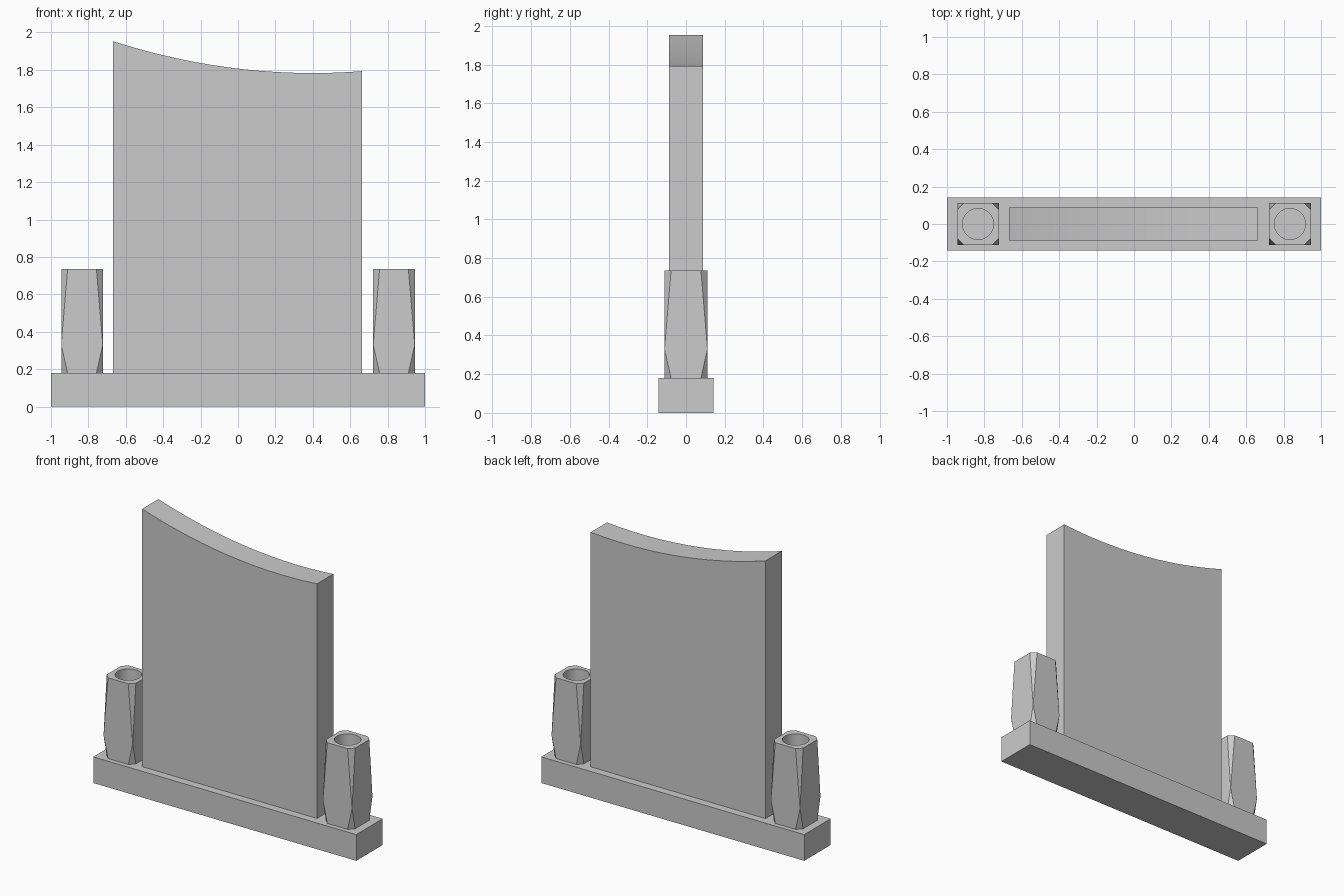
import bpy, bmesh, math

if "Cube" in bpy.data.objects:
    bpy.data.objects.remove(bpy.data.objects["Cube"])


def make_object(name, bm):
    bmesh.ops.recalc_face_normals(bm, faces=bm.faces[:])
    mesh = bpy.data.meshes.new(name)
    bm.to_mesh(mesh)
    bm.free()
    obj = bpy.data.objects.new(name, mesh)
    bpy.context.collection.objects.link(obj)
    return obj


def extrude_profile(name, points, depth):
    """Extrude an XZ outline symmetrically along Y."""
    bm = bmesh.new()
    front = [bm.verts.new((x, -depth, z)) for x, z in points]
    back = [bm.verts.new((x, depth, z)) for x, z in points]
    bm.faces.new(front)
    bm.faces.new(back[::-1])
    n = len(points)
    for i in range(n):
        j = (i + 1) % n
        bm.faces.new((front[i], back[i], back[j], front[j]))
    return make_object(name, bm)


def smooth(obj):
    bpy.ops.object.select_all(action='DESELECT')
    obj.select_set(True)
    bpy.context.view_layer.objects.active = obj
    bpy.ops.object.shade_smooth_by_angle(angle=math.radians(30))


BASE_Z = 0.18

# Base plinth
extrude_profile("base", [(-1, 0), (1, 0), (1, BASE_Z), (-1, BASE_Z)], 0.143)

# Upright slab with a sweeping curved top
left, right, steps = -0.667, 0.663, 32
xs = [right + (left - right) * i / steps for i in range(steps + 1)]
top = [(x, 1.783 + 0.149 * (x - 0.4) ** 2) for x in xs]
slab = extrude_profile("upright_slab", [(left, BASE_Z), (right, BASE_Z)] + top, 0.088)
smooth(slab)

# Vase: square block whose corners are cut to points at a low waist
HALF, CUT, TOP, WAIST = 0.111, 0.034, 0.735, 0.33
inner = HALF - CUT
bm = bmesh.new()
corners = []
for sx, sy in ((1, 1), (-1, 1), (-1, -1), (1, -1)):
    pair = [(HALF * sx, inner * sy), (inner * sx, HALF * sy)]
    if sx != sy:
        pair.reverse()
    low = [bm.verts.new((x, y, BASE_Z)) for x, y in pair]
    high = [bm.verts.new((x, y, TOP)) for x, y in pair]
    mid = bm.verts.new((HALF * sx, HALF * sy, WAIST))
    bm.faces.new((low[0], low[1], mid))
    bm.faces.new((high[0], high[1], mid))
    corners.append((low, mid, high))
for i in range(4):
    (la, ma, ha), (lb, mb, hb) = corners[i], corners[(i + 1) % 4]
    bm.faces.new((la[1], lb[0], mb, hb[0], ha[1], ma))
bm.faces.new([v for low, _, _ in corners for v in low])
bm.faces.new([v for _, _, high in corners for v in high])
vase = make_object("vase_right", bm)

# Round bore in the vase
bpy.ops.mesh.primitive_cylinder_add(vertices=48, radius=0.083, depth=0.6,
                                    location=(0, 0, 0.25 + 0.3))
cutter = bpy.context.object
cutter.name = "vase_bore_cutter"
cutter.hide_render = True
bore = vase.modifiers.new("bore", 'BOOLEAN')
bore.operation = 'DIFFERENCE'
bore.solver = 'EXACT'
bore.object = cutter
bpy.context.view_layer.objects.active = vase
bpy.ops.object.modifier_apply(modifier="bore")
bpy.data.objects.remove(cutter)
smooth(vase)

# Matching vases at both ends of the base
vase.location.x = 0.834
twin = vase.copy()
twin.name = "vase_left"
twin.location.x = -0.834
bpy.context.collection.objects.link(twin)
